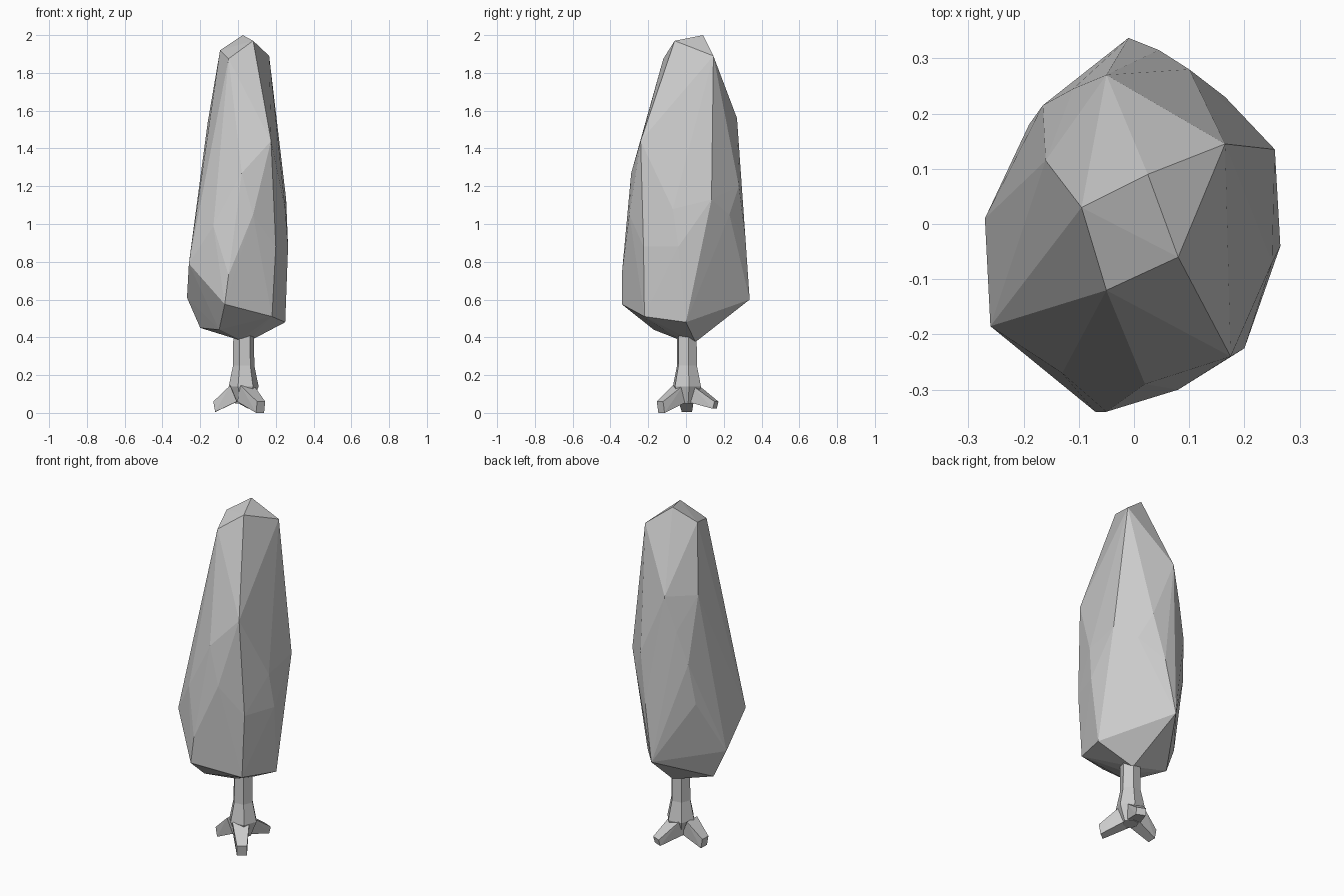
import bpy, bmesh
from math import sin, cos, radians
from mathutils import Vector

cube = bpy.data.objects.get("Cube")
if cube:
    bpy.data.objects.remove(cube)

grey = bpy.data.materials.new("plain_grey")
grey.use_nodes = True
colour = (0.6, 0.6, 0.6, 1)
grey.diffuse_color = colour
grey.node_tree.nodes["Principled BSDF"].inputs["Base Color"].default_value = colour


def finish(name, bm):
    bmesh.ops.recalc_face_normals(bm, faces=bm.faces[:])
    mesh = bpy.data.meshes.new(name)
    bm.to_mesh(mesh)
    bm.free()
    mesh.materials.append(grey)
    obj = bpy.data.objects.new(name, mesh)
    bpy.context.collection.objects.link(obj)
    return obj


def faceted(name, points):
    """Flat-sided solid wrapped around a few corner points."""
    bm = bmesh.new()
    verts = [bm.verts.new(p) for p in points]
    bmesh.ops.convex_hull(bm, input=verts)
    loose = [v for v in bm.verts if not v.link_faces]
    bmesh.ops.delete(bm, geom=loose, context='VERTS')
    return finish(name, bm)


def loft(name, centre, rings, sides, turn):
    """Column of stacked rings, each given as height and radius."""
    bm = bmesh.new()
    loops = []
    for z, r in rings:
        angles = [turn + radians(360 / sides * i) for i in range(sides)]
        loops.append([bm.verts.new((centre[0] + r * cos(a), centre[1] + r * sin(a), z))
                      for a in angles])
    for low, high in zip(loops, loops[1:]):
        for i in range(sides):
            j = (i + 1) % sides
            bm.faces.new((low[i], low[j], high[j], high[i]))
    bm.faces.new(loops[0])
    bm.faces.new(loops[-1])
    return finish(name, bm)


# Crown: an uneven, cut-stone shape
tip = [(.025, .09, 2), (.08, -.06, 1.97), (-.05, -.12, 1.875),
       (-.095, .03, 1.92), (.165, .145, 1.89)]
front = [(.175, -.24, 1.44), (.02, -.29, 1.27), (.175, -.235, 1.17),
         (.08, -.3, 1.05), (-.02, -.32, .91), (-.13, -.27, .99),
         (.2, -.225, .88), (-.05, -.34, .73), (-.26, -.185, .79)]
sides = [(.255, .135, 1.13), (.25, -.07, 1.08), (.265, -.04, .88),
         (-.175, -.02, 1.37), (-.27, .01, .61)]
back = [(-.05, .27, 1.56), (-.16, .115, 1.54), (-.11, .245, 1.36),
        (-.165, .215, 1.17), (.1, .28, 1.2), (.165, .23, 1.05),
        (.045, .315, .92), (-.19, .18, .93), (-.01, .337, .6)]
underside = [(-.07, -.34, .575), (.18, -.22, .51), (.25, 0, .48),
             (-.2, .03, .45), (-.1, -.17, .44), (.01, -.03, .385), (.05, .05, .375)]
faceted("crown", tip + front + sides + back + underside)

# Trunk: six-sided column flaring towards the roots
loft("trunk", (.03, .005),
     [(.05, .045), (.14, .08), (.25, .057), (.45, .055)], 6, radians(8))

# Roots: three splayed feet
for i, angle in enumerate((-52, 67, 178)):
    a = radians(angle)
    out = Vector((cos(a), sin(a), 0))
    across = Vector((-sin(a), cos(a), 0))
    reach = (.175, .175, .145)[i]
    points = []
    for r, half, z in ((.055, .045, .145), (.02, .04, .06),
                       (reach, .027, .06), (reach - .01, .027, (0, .022, .005)[i])):
        for s in (-1, 1):
            p = out * r + across * half * s
            points.append((p.x + .015, p.y, z))
    faceted(f"root_{i + 1}", points)
